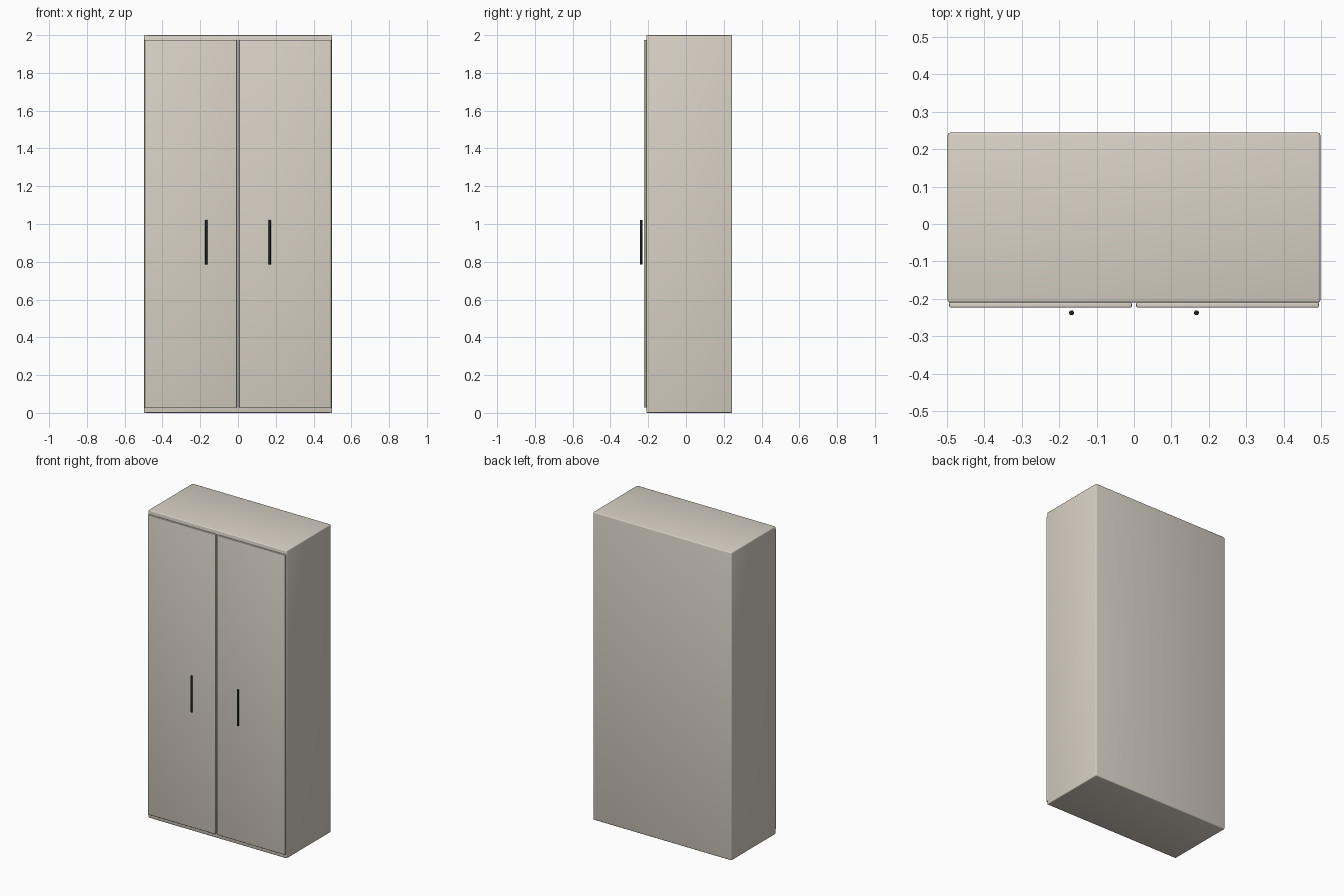
import bpy

if "Cube" in bpy.data.objects:
    bpy.data.objects.remove(bpy.data.objects["Cube"])


def material(name, color):
    m = bpy.data.materials.new(name)
    m.diffuse_color = color
    m.use_nodes = True
    m.node_tree.nodes["Principled BSDF"].inputs["Base Color"].default_value = m.diffuse_color
    return m


BEIGE = material("warm_beige", (0.69, 0.64, 0.56, 1))
BLACK = material("black_metal", (0.015, 0.015, 0.015, 1))


def finish(obj, name, mat, bevel, segments):
    obj.name = name
    obj.data.materials.append(mat)
    mod = obj.modifiers.new("rounded_edges", 'BEVEL')
    mod.width = bevel
    mod.segments = segments
    mod.limit_method = 'ANGLE'
    mod.angle_limit = 0.8
    obj.data.shade_smooth()
    return obj


def box(name, lo, hi, bevel):
    center = [(a + b) / 2 for a, b in zip(lo, hi)]
    bpy.ops.mesh.primitive_cube_add(size=1, location=center)
    obj = bpy.context.object
    obj.scale = [b - a for a, b in zip(lo, hi)]
    bpy.ops.object.transform_apply(location=False, rotation=False, scale=True)
    return finish(obj, name, BEIGE, bevel, 3)


# Cabinet carcass
box("wardrobe_body", (-0.498, -0.21, 0), (0.498, 0.244, 2), 0.006)

# Pair of door panels with a narrow centre gap, each with a slim bar handle
for side, s in (("left", -1), ("right", 1)):
    x0, x1 = sorted((s * 0.006, s * 0.494))
    box(side + "_door", (x0, -0.223, 0.028), (x1, -0.21, 1.975), 0.003)
    bpy.ops.mesh.primitive_cylinder_add(vertices=24, radius=0.0065, depth=0.235,
                                        location=(s * 0.167, -0.2375, 0.903))
    finish(bpy.context.object, side + "_handle", BLACK, 0.0015, 2)
